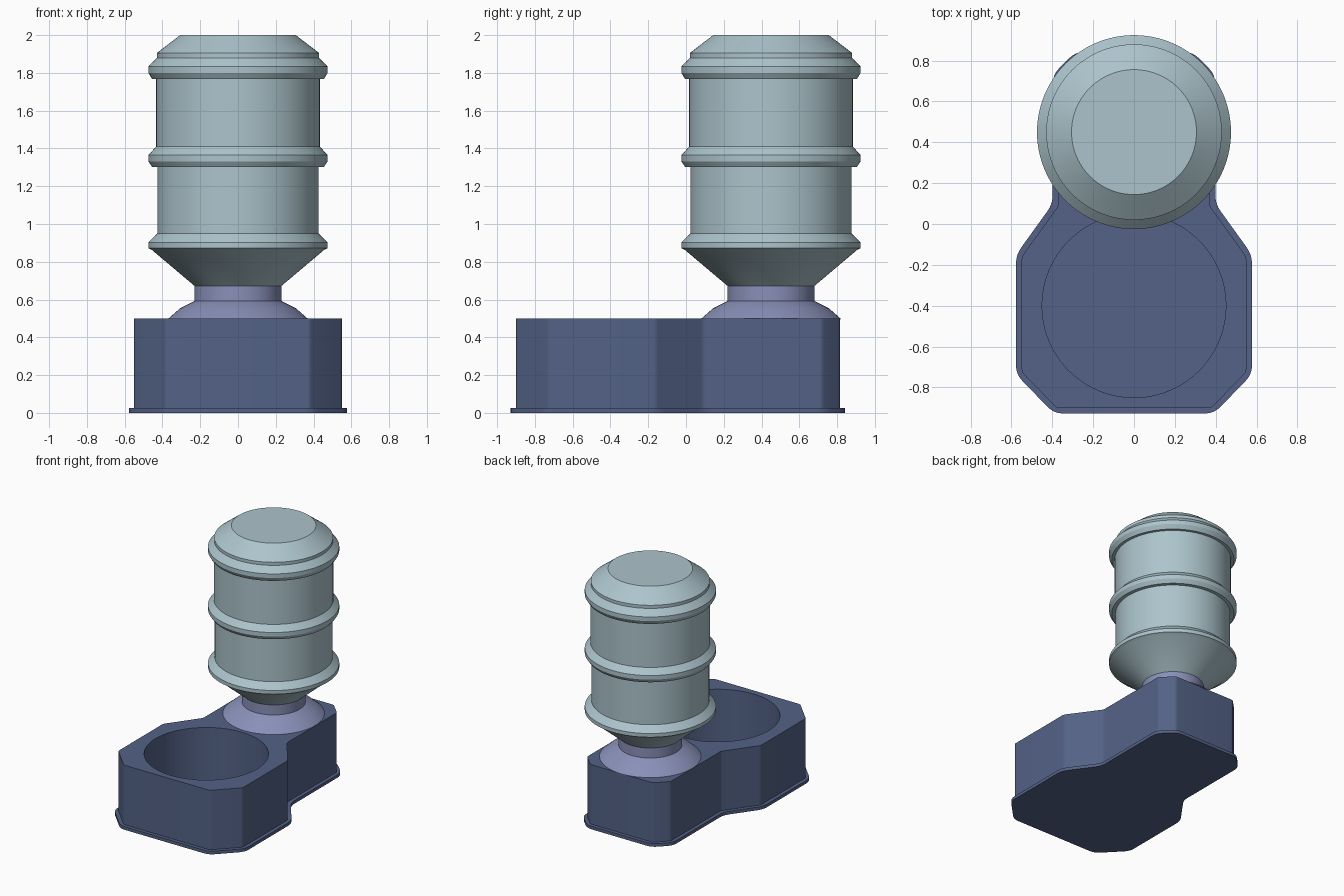
import bpy, bmesh, math
from mathutils import Vector

if "Cube" in bpy.data.objects:
    bpy.data.objects.remove(bpy.data.objects["Cube"])


def material(name, rgb):
    m = bpy.data.materials.new(name)
    lin = [((c / 255 + 0.055) / 1.055) ** 2.4 for c in rgb]
    m.diffuse_color = (*lin, 1)
    m.use_nodes = True
    m.node_tree.nodes["Principled BSDF"].inputs["Base Color"].default_value = m.diffuse_color
    return m


NAVY = material("navy plastic", (83, 98, 134))
LILAC = material("lilac plastic", (137, 144, 184))
PALE = material("pale blue bottle", (172, 196, 204))


def finish(bm, name, mat, angle=28):
    bmesh.ops.recalc_face_normals(bm, faces=bm.faces)
    me = bpy.data.meshes.new(name)
    bm.to_mesh(me)
    bm.free()
    me.materials.append(mat)
    ob = bpy.data.objects.new(name, me)
    bpy.context.collection.objects.link(ob)
    bpy.ops.object.select_all(action='DESELECT')
    ob.select_set(True)
    bpy.context.view_layer.objects.active = ob
    bpy.ops.object.shade_smooth_by_angle(angle=math.radians(angle))
    return ob


def lathe(name, profile, mat, y, n=96):
    """Closed solid of revolution about a vertical axis at (0, y)."""
    bm = bmesh.new()
    rings = [[bm.verts.new((r * math.cos(2 * math.pi * i / n),
                            y + r * math.sin(2 * math.pi * i / n), z))
              for i in range(n)] for r, z in profile]
    for a, b in zip(rings, rings[1:]):
        for i in range(n):
            j = (i + 1) % n
            bm.faces.new((a[i], a[j], b[j], b[i]))
    bm.faces.new(rings[0])
    bm.faces.new(rings[-1])
    return finish(bm, name, mat)


def offset(pts, d):
    """Mitred outward offset of a counter-clockwise outline."""
    out = []
    for i, p in enumerate(pts):
        a = (p - pts[i - 1]).normalized()
        b = (pts[(i + 1) % len(pts)] - p).normalized()
        na, nb = Vector((a.y, -a.x)), Vector((b.y, -b.x))
        out.append(p + (na + nb) * d / (1 + na.dot(nb)))
    return out


def rounded(pts, cut, n=4):
    """Replace each corner by a small curve."""
    out = []
    for i, p in enumerate(pts):
        a = p + (pts[i - 1] - p).normalized() * cut
        b = p + (pts[(i + 1) % len(pts)] - p).normalized() * cut
        for k in range(n + 1):
            t = k / n
            out.append(a * (1 - t) ** 2 + p * 2 * t * (1 - t) + b * t * t)
    return out


def wall(bm, pts, z0, z1):
    lo = [bm.verts.new((p.x, p.y, z0)) for p in pts]
    hi = [bm.verts.new((p.x, p.y, z1)) for p in pts]
    for i in range(len(pts)):
        j = (i + 1) % len(pts)
        bm.faces.new((lo[i], lo[j], hi[j], hi[i]))
    return lo, hi


def loop_edges(bm, vs):
    return [bm.edges.get((vs[i - 1], vs[i])) for i in range(len(vs))]


# Base outline: wide octagonal front, narrower back, mirrored in x
half = [Vector(p) for p in [(0.38, -0.90), (0.55, -0.725), (0.55, -0.16),
                            (0.37, 0.09), (0.37, 0.72), (0.275, 0.815)]]
outline = half + [Vector((-p.x, p.y)) for p in reversed(half)]

# Base body with round bowl well
bm = bmesh.new()
lo, hi = wall(bm, rounded(outline, 0.015), 0.025, 0.5)
bm.faces.new(lo)
circle = [Vector((0.45 * math.cos(2 * math.pi * i / 96),
                  -0.4 + 0.45 * math.sin(2 * math.pi * i / 96))) for i in range(96)]
floor, rim = wall(bm, circle, 0.04, 0.5)
top_edges = loop_edges(bm, hi) + loop_edges(bm, rim)
bmesh.ops.triangle_fill(bm, edges=top_edges, use_beauty=True, normal=(0, 0, 1))
bm.faces.new(floor)
finish(bm, "base_body", NAVY)

# Thin foot flange
bm = bmesh.new()
lo, hi = wall(bm, rounded(offset(outline, 0.028), 0.045), 0, 0.025)
bm.faces.new(lo)
bm.faces.new(hi)
finish(bm, "foot_flange", NAVY)

# Domed collar holding the bottle neck
lathe("bottle_collar", [(0.368, 0.495), (0.368, 0.5), (0.305, 0.555), (0.23, 0.592),
                        (0.23, 0.672)], LILAC, 0.45)

# Ribbed upside-down bottle
lathe("bottle", [(0.23, 0.672), (0.455, 0.862), (0.475, 0.872), (0.475, 0.902),
                 (0.427, 0.95), (0.427, 1.302), (0.455, 1.302), (0.475, 1.332),
                 (0.475, 1.365), (0.433, 1.41), (0.433, 1.768), (0.455, 1.768),
                 (0.475, 1.80), (0.475, 1.833), (0.43, 1.88), (0.43, 1.905),
                 (0.306, 2.0)], PALE, 0.45)
